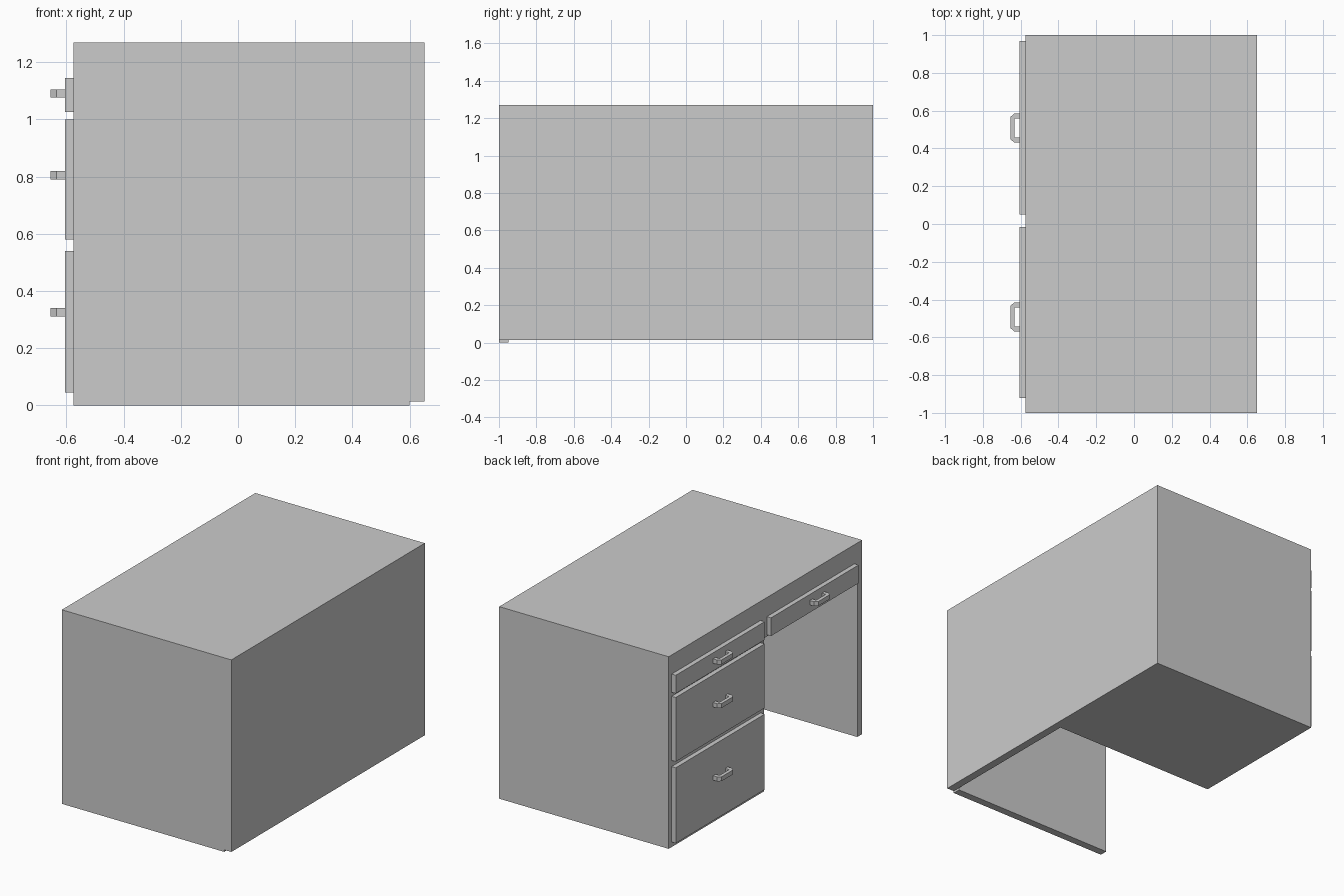
import bpy
import bmesh

if "Cube" in bpy.data.objects:
    bpy.data.objects.remove(bpy.data.objects["Cube"])

FRONT = -0.575   # x of the carcass face that carries the drawers
FACE = -0.605    # x of the drawer fronts
BACK = 0.655
BASE = 0.013


def mesh_object(name, bm):
    bmesh.ops.recalc_face_normals(bm, faces=bm.faces)
    me = bpy.data.meshes.new(name)
    bm.to_mesh(me)
    bm.free()
    ob = bpy.data.objects.new(name, me)
    bpy.context.collection.objects.link(ob)
    return ob


def box(name, x0, x1, y0, y1, z0, z1):
    bm = bmesh.new()
    bmesh.ops.create_cube(bm, size=1)
    for v in bm.verts:
        v.co = ((x0 + x1) / 2 + v.co.x * (x1 - x0),
                (y0 + y1) / 2 + v.co.y * (y1 - y0),
                (z0 + z1) / 2 + v.co.z * (z1 - z0))
    return mesh_object(name, bm)


def handle(name, yc, zc):
    # Half profile of the bracket (reach from drawer face, offset from centre), mirrored in y
    outer = [(0, 0.076), (0.03, 0.076), (0.05, 0.058)]
    inner = [(0, 0.05), (0.024, 0.05), (0.028, 0.047)]

    def strip(half):
        return half + [(r, -o) for r, o in reversed(half)]

    bm = bmesh.new()
    rows = [[bm.verts.new((FACE - r, yc + o, zc - 0.0145)) for r, o in strip(h)]
            for h in (outer, inner)]
    faces = [bm.faces.new((rows[0][i], rows[0][i + 1], rows[1][i + 1], rows[1][i]))
             for i in range(len(rows[0]) - 1)]
    ext = bmesh.ops.extrude_face_region(bm, geom=faces, use_keep_orig=True)
    for g in ext["geom"]:
        if isinstance(g, bmesh.types.BMVert):
            g.co.z += 0.029
    return mesh_object(name, bm)


# Carcass: top section, drawer pedestal, leg panel and back panel
box("desk_top", FRONT, 0.6, -1, 1, 1.015, 1.27)
box("drawer_pedestal", FRONT, 0.6, 0.015, 1, BASE, 1.015)
box("leg_panel", FRONT, 0.6, -1, -0.95, 0, 1.015)
box("back_panel", 0.6, 0.652, -1, 1, BASE, 1.27)

# Drawer fronts with handles: name, y range, z range, handle centre (y, z)
drawers = [
    ("bottom_drawer", 0.05, 0.97, 0.046, 0.54, 0.508, 0.326),
    ("middle_drawer", 0.05, 0.97, 0.58, 1.0, 0.508, 0.805),
    ("top_drawer", 0.05, 0.97, 1.026, 1.145, 0.508, 1.091),
    ("centre_drawer", -0.92, -0.015, 1.026, 1.145, -0.492, 1.091),
]
for name, y0, y1, z0, z1, hy, hz in drawers:
    box(name, FACE, FRONT, y0, y1, z0, z1)
    handle(name + "_handle", hy, hz)
